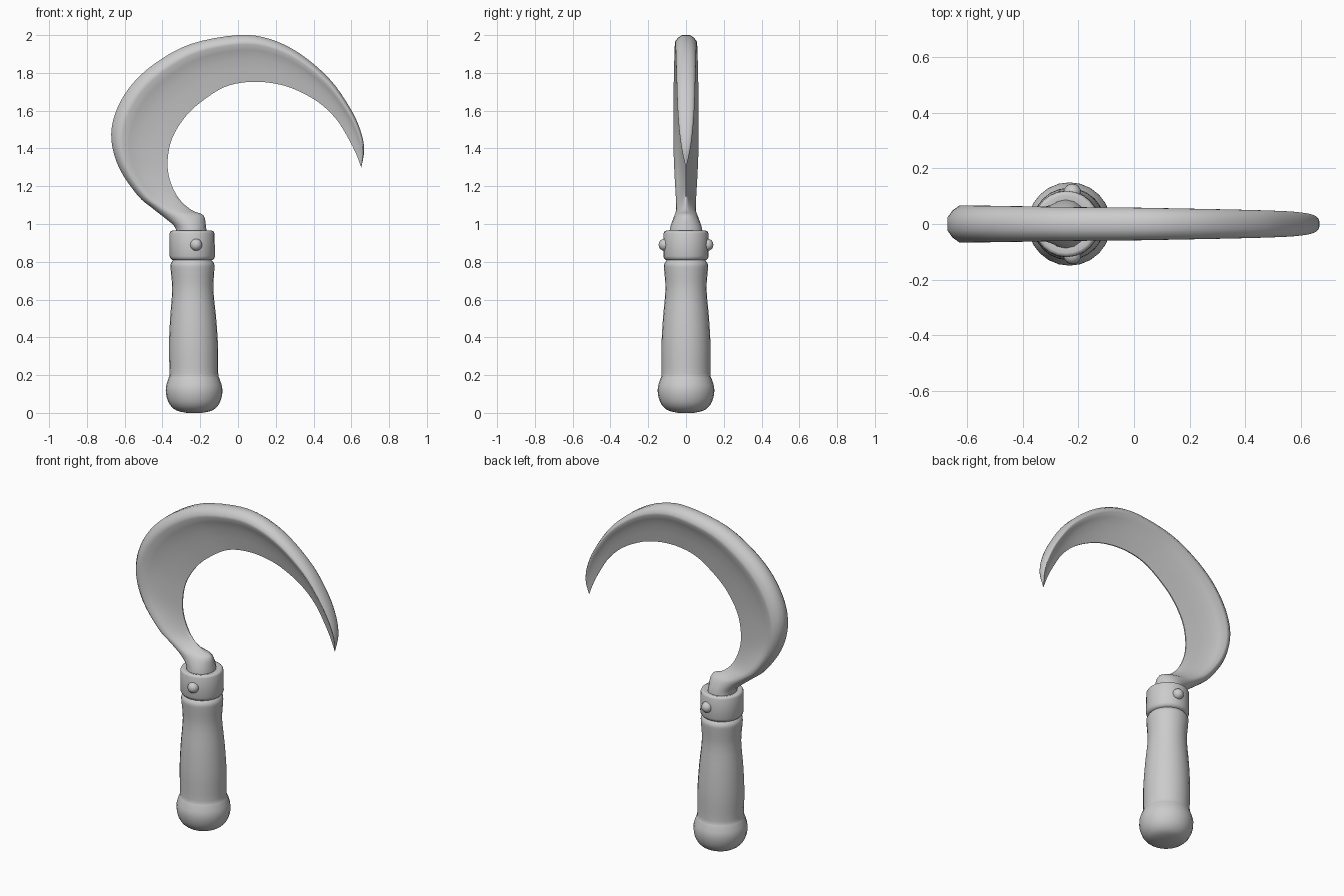
import bpy, bmesh, math
from mathutils import Vector, Matrix

if "Cube" in bpy.data.objects:
    bpy.data.objects.remove(bpy.data.objects["Cube"])

SEG = 24
AXIS = -0.231          # handle axis x at the base
LEAN = -0.013          # slight sideways drift per unit of height


def finish(name, bm, angle=50):
    bmesh.ops.remove_doubles(bm, verts=bm.verts, dist=1e-5)
    bmesh.ops.recalc_face_normals(bm, faces=bm.faces)
    me = bpy.data.meshes.new(name)
    bm.to_mesh(me)
    bm.free()
    ob = bpy.data.objects.new(name, me)
    bpy.context.collection.objects.link(ob)
    bpy.ops.object.select_all(action='DESELECT')
    ob.select_set(True)
    bpy.context.view_layer.objects.active = ob
    bpy.ops.object.shade_smooth_by_angle(angle=math.radians(angle))
    return ob


def skin(bm, rings):
    rows = [[bm.verts.new(p) for p in r] for r in rings]
    n = len(rows[0])
    for a, b in zip(rows, rows[1:]):
        for i in range(n):
            j = (i + 1) % n
            bm.faces.new((a[i], a[j], b[j], b[i]))
    bm.faces.new(rows[0][::-1])
    bm.faces.new(rows[-1])


def spline(keys, steps):
    # Catmull-Rom through lists of numbers
    out = []
    for i in range(len(keys) - 1):
        p = [keys[max(0, min(len(keys) - 1, i + k))] for k in (-1, 0, 1, 2)]
        for s in range(steps):
            t = s / steps
            out.append([0.5 * (2 * b + (c - a) * t + (2 * a - 5 * b + 4 * c - d) * t * t
                               + (3 * b - a - 3 * c + d) * t ** 3) for a, b, c, d in zip(*p)])
    return out + [list(keys[-1])]


def lathe(name, profile):
    bm = bmesh.new()
    skin(bm, [[(AXIS + LEAN * z + r * math.cos(2 * math.pi * i / SEG),
                r * math.sin(2 * math.pi * i / SEG), z) for i in range(SEG)]
              for r, z in profile])
    return finish(name, bm)


# Wooden handle with a rounded pommel
lathe("handle", spline([(0.04, 0.0), (0.095, 0.013), (0.13, 0.045), (0.147, 0.09), (0.149, 0.135),
                        (0.136, 0.18), (0.129, 0.21), (0.13, 0.35), (0.122, 0.5), (0.109, 0.65),
                        (0.115, 0.75), (0.116, 0.785), (0.105, 0.805), (0.09, 0.82)], 3))

# Metal collar
lathe("collar", [(0.09, 0.805), (0.108, 0.81), (0.116, 0.818), (0.12, 0.83), (0.119, 0.95),
                 (0.115, 0.96), (0.105, 0.965), (0.08, 0.958)])

# Rivets at front and back of the collar
for side, label in ((-1, "front"), (1, "back")):
    bm = bmesh.new()
    bmesh.ops.create_uvsphere(bm, u_segments=16, v_segments=10, radius=0.032)
    bmesh.ops.translate(bm, verts=bm.verts, vec=(-0.222, side * 0.113, 0.89))
    finish("rivet_" + label, bm)

# Blade stations: outer x, z, inner x, z, half thickness, roundness of section
stations = [
    (-0.325, 0.94, -0.165, 0.94, 0.09, 1), (-0.335, 0.985, -0.17, 0.99, 0.082, 1),
    (-0.385, 1.03, -0.184, 1.047, 0.066, 0.9), (-0.455, 1.085, -0.245, 1.073, 0.055, 0.6),
    (-0.53, 1.15, -0.314, 1.136, 0.056, 0.2), (-0.626, 1.29, -0.362, 1.237, 0.063, 0),
    (-0.67, 1.44, -0.372, 1.343, 0.068, 0), (-0.652, 1.58, -0.346, 1.46, 0.068, 0),
    (-0.573, 1.725, -0.272, 1.576, 0.067, 0), (-0.44, 1.85, -0.177, 1.66, 0.065, 0),
    (-0.25, 1.953, -0.071, 1.725, 0.062, 0), (0.0, 2.0, 0.045, 1.751, 0.06, 0),
    (0.166, 1.98, 0.166, 1.748, 0.057, 0), (0.325, 1.904, 0.29, 1.717, 0.054, 0),
    (0.483, 1.77, 0.425, 1.645, 0.05, 0), (0.59, 1.62, 0.52, 1.555, 0.045, 0),
    (0.647, 1.5, 0.583, 1.455, 0.036, 0), (0.668, 1.395, 0.625, 1.372, 0.022, 0),
    (0.653, 1.3, 0.652, 1.3, 0.001, 0)]

# Hollow-ground section: fraction from spine to edge, relative half thickness
section = [(0, 0.35), (0.06, 0.72), (0.14, 0.97), (0.2, 0.98), (0.32, 0.73),
           (0.5, 0.47), (0.72, 0.27), (0.9, 0.13), (1, 0.05)]
N = len(section) - 1
bm = bmesh.new()
rings = []
for ox, oz, ix, iz, h, rnd in spline(stations, 4):
    half = []
    for k, (t, w) in enumerate(section):
        a = math.pi * k / N
        t = t * (1 - rnd) + (1 - math.cos(a)) / 2 * rnd
        w = w * (1 - rnd) + max(math.sin(a), 0.03) * rnd
        half.append((ox + (ix - ox) * t, h * w, oz + (iz - oz) * t))
    rings.append(half + [(x, -y, z) for x, y, z in reversed(half)])
skin(bm, rings)
finish("blade", bm, 60)
